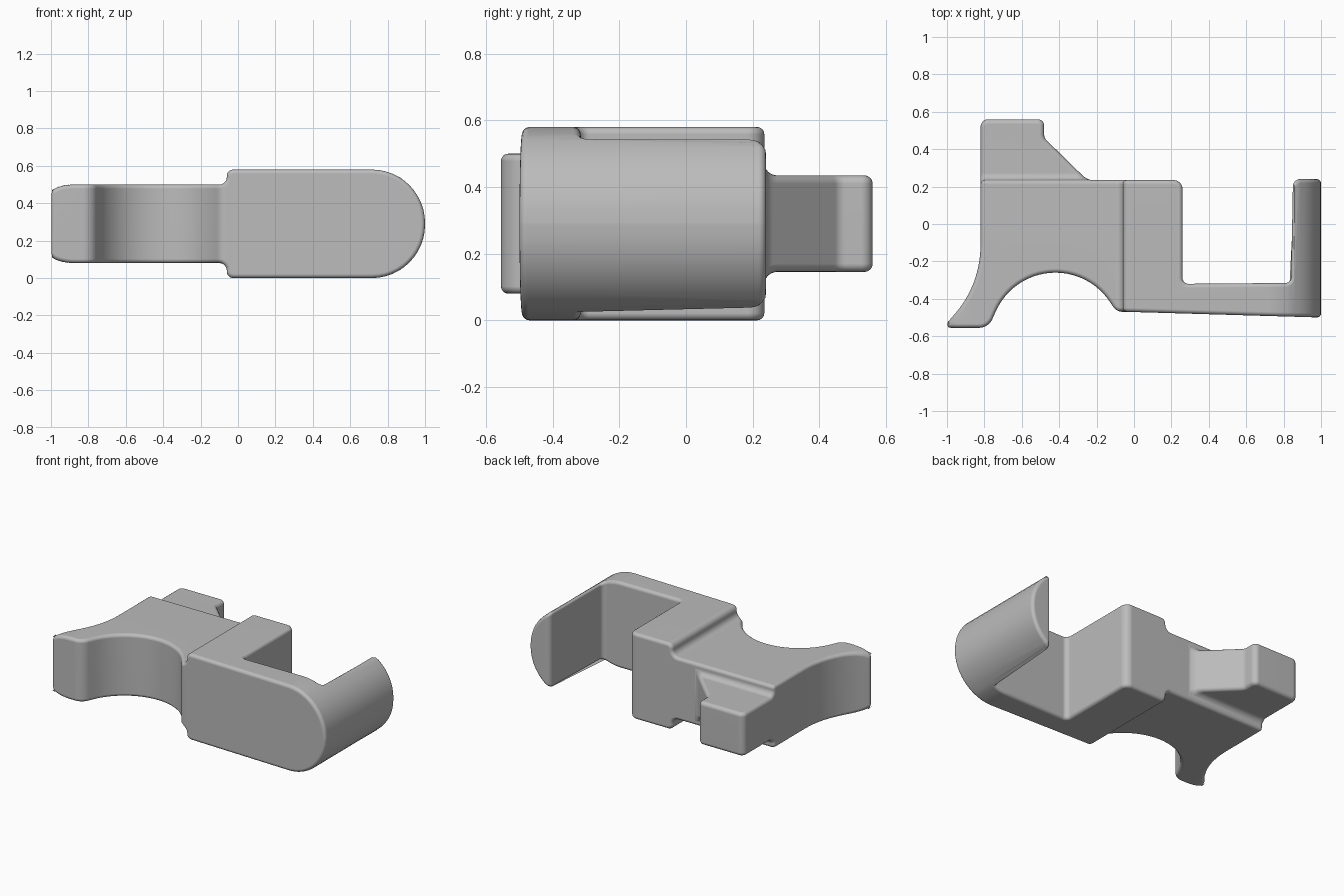
import bpy, bmesh
from math import sin, cos, tan, radians, pi
from mathutils import Vector

cube = bpy.data.objects.get("Cube")
if cube:
    bpy.data.objects.remove(cube, do_unlink=True)

grey = bpy.data.materials.new("plain grey")
grey.use_nodes = True
grey.diffuse_color = (0.5, 0.5, 0.5, 1)
grey.node_tree.nodes["Principled BSDF"].inputs["Base Color"].default_value = (0.5, 0.5, 0.5, 1)


def fillet(corners, steps=12):
    """Round each (x, y, radius) corner of a closed outline; no radius keeps it sharp."""
    pts = [Vector(c[:2]) for c in corners]
    out = []
    for i, c in enumerate(corners):
        p = pts[i]
        if len(c) < 3:
            out.append(p)
            continue
        u = (pts[i - 1] - p).normalized()
        v = (pts[(i + 1) % len(pts)] - p).normalized()
        half = u.angle(v) / 2
        reach, radius = c[2] / tan(half), c[2]
        middle = (u + v).normalized()
        centre = p + middle * radius / sin(half)
        # Sweep from one tangent point to the other, on the side facing the corner
        side = Vector((-middle.y, middle.x))
        turn = pi / 2 - half
        if side.dot(u * reach) < 0:
            side = -side
        for k in range(steps + 1):
            a = turn * (1 - 2 * k / steps)
            out.append(centre + (side * sin(a) - middle * cos(a)) * radius)
    return out


def prism(name, outline, plane, low, high):
    """Extrude an outline drawn in the xy, xz or yz plane along the remaining axis."""
    def place(p, d):
        return {"xy": (p.x, p.y, d), "xz": (p.x, d, p.y), "yz": (d, p.x, p.y)}[plane]
    outline = [Vector(p) for p in outline]
    bm = bmesh.new()
    ends = [[bm.verts.new(place(p, d)) for p in outline] for d in (low, high)]
    for end in ends:
        bm.faces.new(end)
    for i in range(len(outline)):
        bm.faces.new((ends[0][i - 1], ends[0][i], ends[1][i], ends[1][i - 1]))
    bmesh.ops.recalc_face_normals(bm, faces=bm.faces)
    mesh = bpy.data.meshes.new(name)
    bm.to_mesh(mesh)
    bm.free()
    mesh.materials.append(grey)
    ob = bpy.data.objects.new(name, mesh)
    bpy.context.collection.objects.link(ob)
    return ob


def carve_and_round(ob, envelope, width):
    """Keep what lies inside the envelope, then round the remaining hard edges."""
    envelope.hide_render = True
    cut = ob.modifiers.new("envelope", "BOOLEAN")
    cut.operation, cut.solver, cut.object = "INTERSECT", "EXACT", envelope
    weld = ob.modifiers.new("weld", "WELD")
    weld.merge_threshold = 0.0008
    bevel = ob.modifiers.new("round", "BEVEL")
    bevel.width, bevel.segments = width, 4
    bevel.limit_method, bevel.angle_limit = "ANGLE", radians(30)
    bevel.use_clamp_overlap = False
    graph = bpy.context.evaluated_depsgraph_get()
    mesh = bpy.data.meshes.new_from_object(ob.evaluated_get(graph))
    ob.modifiers.clear()
    ob.data = mesh
    bpy.data.objects.remove(envelope, do_unlink=True)
    bpy.ops.object.select_all(action="DESELECT")
    ob.select_set(True)
    bpy.context.view_layer.objects.active = ob
    bpy.ops.object.shade_smooth_by_angle(angle=radians(40))
    ob.modifiers.new("even shading", "WEIGHTED_NORMAL").keep_sharp = True


# Plan outline: foot, round saddle, front arm, end plate, block, flared side
saddle = [(-0.42 + 0.349 * cos(radians(a)), -0.609 + 0.349 * sin(radians(a)))
          for a in [156 - 123 * k / 24 for k in range(25)]]
top, bend, toe = Vector((-0.82, -0.1)), Vector((-0.82, -0.33)), Vector((-0.97, -0.495))
flare = [tuple(top * (1 - t) ** 2 + bend * 2 * t * (1 - t) + toe * t * t)
         for t in [k / 12 for k in range(13)]]
plan = fillet([(-1.022, -0.555, 0.02), (-0.778, -0.555, 0.08)] + saddle + [
    (-0.095, -0.468, 0.06), (1.1, -0.503), (1.1, 0.24), (0.85, 0.24, 0.04),
    (0.84, -0.315, 0.03), (0.26, -0.32, 0.03), (0.26, 0.235, 0.05),
    (-0.82, 0.235)] + flare)

# Front outline: soft toe, stepped middle and half-round end, mirrored about mid height
mid = 0.29
quarter = [k / 8 * pi / 2 for k in range(9)]
upper = [(-0.87 - 0.134 * sin(a), 0.16 + 0.05 * cos(a)) for a in reversed(quarter)]
upper += [(-0.06, 0.21, 0.04), (-0.06, 0.29, 0.035), (1, 0.29, 0.285)]
front = [(c[0], mid + c[1], *c[2:]) for c in upper]
front += [(c[0], mid - c[1], *c[2:]) for c in reversed(upper)]

body = prism("clip_body", plan, "xy", -0.2, 0.8)
carve_and_round(body, prism("body_envelope", fillet(front), "xz", -1, 1), 0.022)

# Rear tab with a sloped gusset, flaring into the body
tab_plan = fillet([(-0.82, 0.1), (-0.12, 0.1), (-0.12, 0.225), (-0.25, 0.235, 0.1),
                   (-0.48, 0.46, 0.04), (-0.48, 0.56, 0.035), (-0.82, 0.56, 0.04)])
rise = [(0, 0.185), (0.235, 0.185), (0.235, 0.145, 0.038), (0.7, 0.145)]
side = [(c[0], mid + c[1], *c[2:]) for c in rise]
side += [(c[0], mid - c[1], *c[2:]) for c in reversed(rise)]
tab = prism("rear_tab", tab_plan, "xy", -0.2, 0.8)
carve_and_round(tab, prism("tab_envelope", fillet(side), "yz", -1, 0.2), 0.025)
